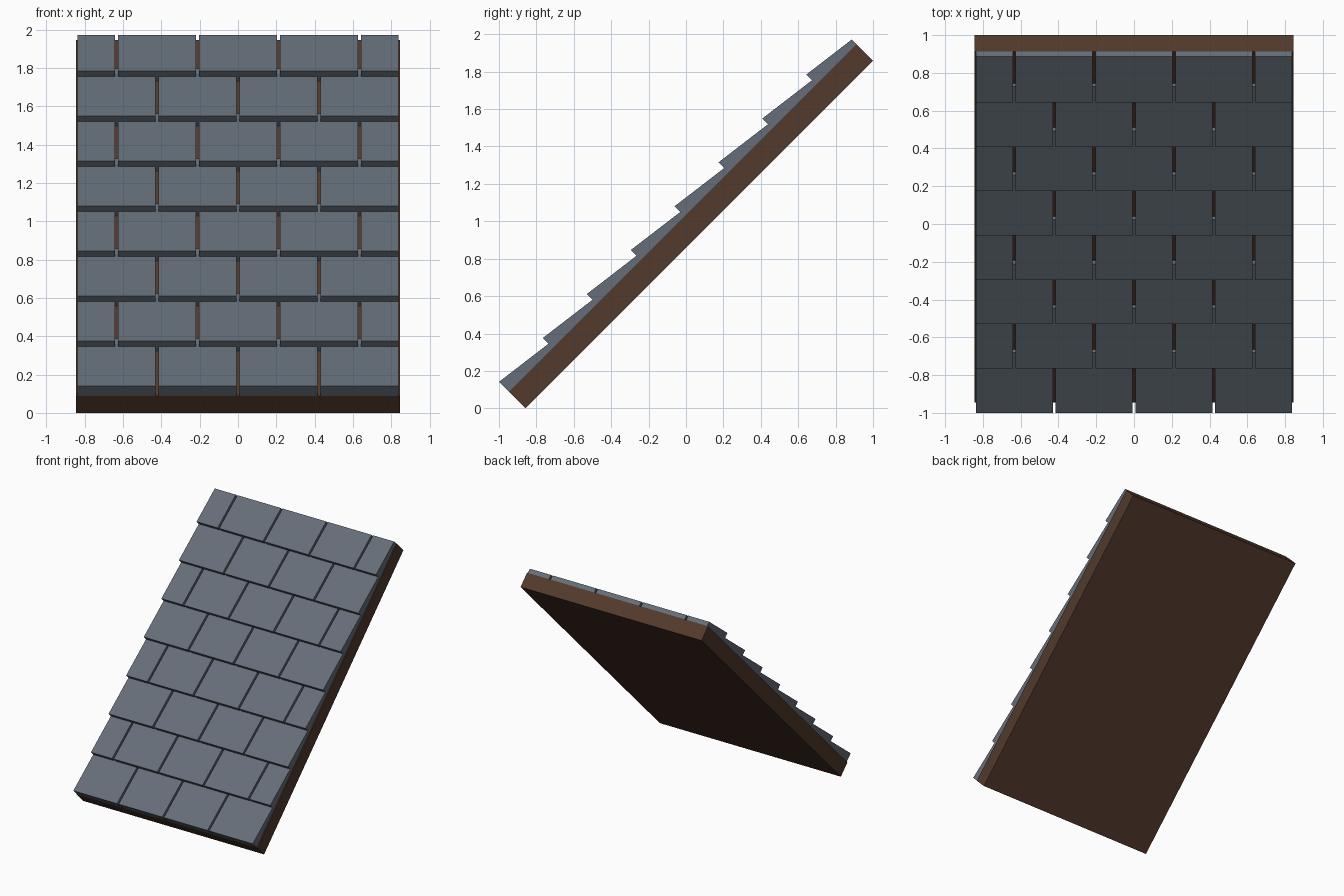
import bpy
import bmesh
from math import radians
from mathutils import Matrix

if "Cube" in bpy.data.objects:
    bpy.data.objects.remove(bpy.data.objects["Cube"])

WIDTH, LENGTH, BOARD = 1.69, 2.6284, 0.124    # board size along x, slope, normal
ROWS, PITCH, TILE_LEN = 8, 0.332, 0.40        # tile courses
TILE_W, GAP = WIDTH / 4, 0.015
FRONT_T, SLOPE = 0.076, 0.13                  # thick lower edge, taper up the slope

# roof plane: 45 degree pitch, lower edge of the board on the ground
ROOF = Matrix.Translation((0, -0.8586, 0)) @ Matrix.Rotation(radians(45), 4, 'X')


def material(name, color):
    m = bpy.data.materials.new(name)
    m.diffuse_color = (*color, 1)
    m.use_nodes = True
    m.node_tree.nodes["Principled BSDF"].inputs["Base Color"].default_value = m.diffuse_color
    return m


def wedge(bm, x0, x1, s0, s1, n0, t0, t1):
    """Prism across x whose thickness goes from t0 at s0 to t1 at s1."""
    profile = [(s0, n0), (s1, n0), (s1, n0 + t1), (s0, n0 + t0)]
    a, b = [[bm.verts.new((x, s, n)) for s, n in profile] for x in (x0, x1)]
    bm.faces.new(a)
    bm.faces.new(b[::-1])
    for i in range(4):
        j = (i + 1) % 4
        bm.faces.new((a[i], b[i], b[j], a[j]))


def finish(bm, name, mat):
    bm.transform(ROOF)
    bmesh.ops.recalc_face_normals(bm, faces=bm.faces[:])
    me = bpy.data.meshes.new(name)
    bm.to_mesh(me)
    bm.free()
    me.materials.append(mat)
    ob = bpy.data.objects.new(name, me)
    bpy.context.collection.objects.link(ob)


wood = material("dark_wood", (0.085, 0.042, 0.024))
slate = material("slate", (0.13, 0.155, 0.19))

# wooden roof board
bm = bmesh.new()
wedge(bm, -WIDTH / 2, WIDTH / 2, 0, LENGTH, 0, BOARD, BOARD)
finish(bm, "roof_board", wood)

# overlapping courses of tapered tiles, every second one shifted by half a tile
for row in range(ROWS):
    bm = bmesh.new()
    s0 = row * PITCH
    s1 = min(s0 + TILE_LEN, LENGTH)
    shift = TILE_W / 2 * (row % 2)
    for i in range(4 + row % 2):
        left = -WIDTH / 2 - shift + i * TILE_W
        x0 = max(left, -WIDTH / 2) + GAP / 2
        x1 = min(left + TILE_W, WIDTH / 2) - GAP / 2
        wedge(bm, x0, x1, s0, s1, BOARD, FRONT_T, FRONT_T - SLOPE * (s1 - s0))
    finish(bm, f"tile_row_{row + 1}", slate)
